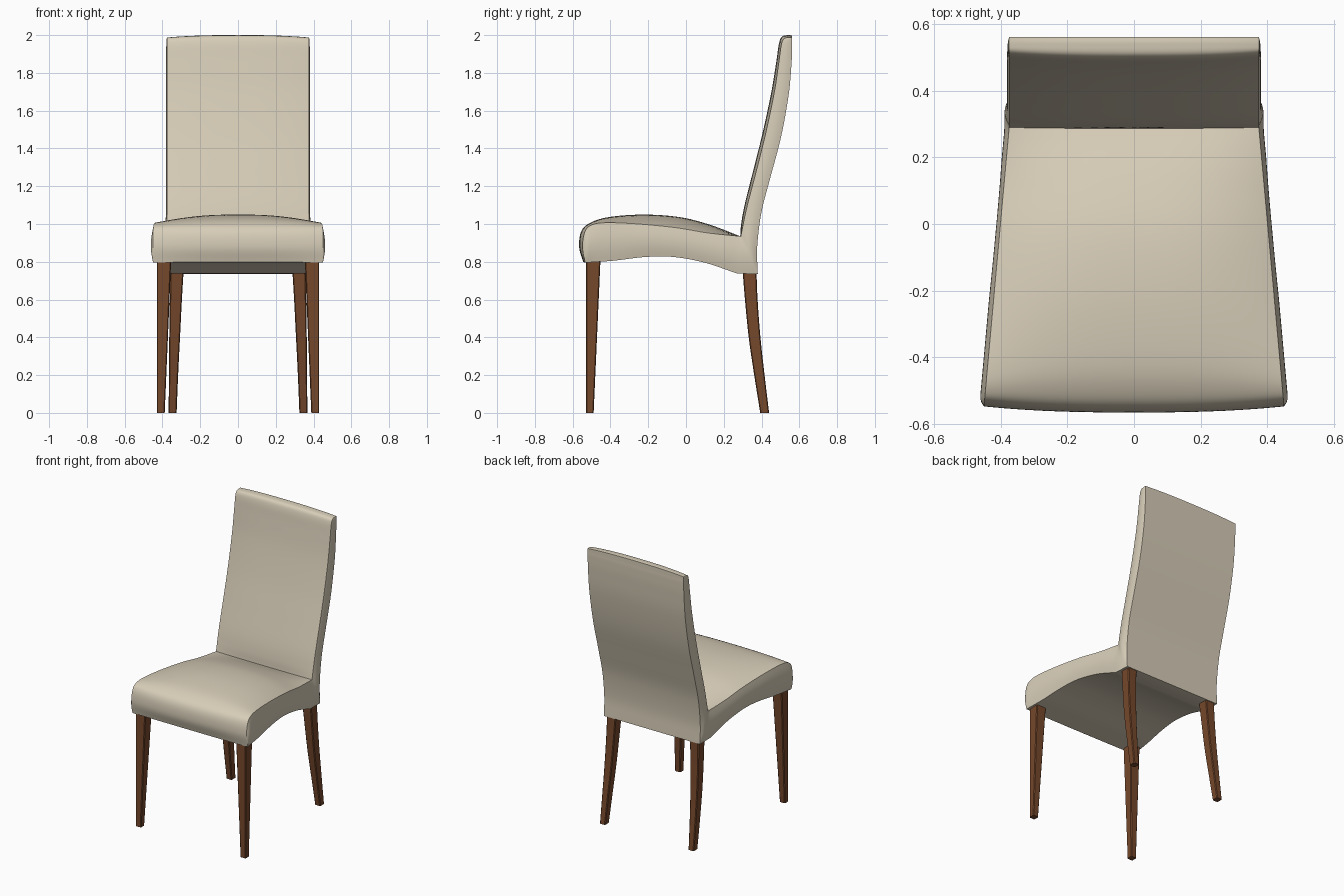
import bpy, bmesh, math
from mathutils import Vector

if "Cube" in bpy.data.objects:
    bpy.data.objects.remove(bpy.data.objects["Cube"])


def material(name, rgb):
    m = bpy.data.materials.new(name)
    m.diffuse_color = (*rgb, 1)
    m.use_nodes = True
    m.node_tree.nodes["Principled BSDF"].inputs["Base Color"].default_value = m.diffuse_color
    return m


cream = material("cream upholstery", (0.68, 0.61, 0.48))
wood = material("brown wood", (0.18, 0.065, 0.025))


def spline(pts, steps):
    """Catmull-Rom curve through tuples of numbers."""
    p = [Vector(q) for q in pts]
    p = [2 * p[0] - p[1]] + p + [2 * p[-1] - p[-2]]
    out = []
    for i in range(1, len(p) - 2):
        a, b, c, d = p[i - 1:i + 3]
        for k in range(steps):
            t = k / steps
            out.append(0.5 * (2 * b + (c - a) * t + (2 * a - 5 * b + 4 * c - d) * t * t
                              + (3 * b - a - 3 * c + d) * t ** 3))
    return out + [p[-2]]


def loft(name, rings, mat, angle):
    """Skin closed rings, weld collapsed points and cap the ends."""
    bm = bmesh.new()
    vs = [[bm.verts.new(co) for co in r] for r in rings]
    n = len(vs[0])
    for r0, r1 in zip(vs, vs[1:]):
        for j in range(n):
            k = (j + 1) % n
            bm.faces.new((r0[j], r0[k], r1[k], r1[j]))
    bmesh.ops.remove_doubles(bm, verts=bm.verts, dist=0.0004)
    bmesh.ops.holes_fill(bm, edges=[e for e in bm.edges if e.is_boundary], sides=0)
    bmesh.ops.recalc_face_normals(bm, faces=bm.faces)
    me = bpy.data.meshes.new(name)
    bm.to_mesh(me)
    bm.free()
    me.materials.append(mat)
    ob = bpy.data.objects.new(name, me)
    bpy.context.collection.objects.link(ob)
    bpy.ops.object.select_all(action='DESELECT')
    ob.select_set(True)
    bpy.context.view_layer.objects.active = ob
    bpy.ops.object.shade_smooth_by_angle(angle=math.radians(angle))
    return ob


# Stations: side seam (y, z), padded centre (y, z), underside or rear edge (y, z)
seat = [
    (-.535, .795, -.545, .800, -.535, .795),
    (-.548, .880, -.566, .880, -.525, .796),
    (-.535, .960, -.553, .965, -.510, .797),
    (-.500, .995, -.500, 1.01, -.480, .799),
    (-.420, 1.007, -.400, 1.038, -.380, .806),
    (-.250, 1.000, -.220, 1.050, -.220, .825),
    (-.050, .980, -.030, 1.036, -.070, .826),
    (.120, .952, .130, .995, .100, .795),
    (.290, .935, .287, .935, .270, .738),
]
back = [
    (.290, .935, .287, .935, .380, .735),
    (.303, 1.00, .292, 1.00, .377, .880),
    (.325, 1.10, .310, 1.10, .399, 1.06),
    (.372, 1.28, .355, 1.28, .445, 1.24),
    (.422, 1.48, .405, 1.48, .503, 1.46),
    (.468, 1.70, .452, 1.70, .543, 1.68),
    (.492, 1.86, .478, 1.86, .558, 1.84),
    (.505, 1.95, .492, 1.955, .562, 1.93),
    (.518, 1.980, .508, 1.992, .562, 1.965),
    (.540, 1.987, .540, 2.0, .562, 1.98),
    (.562, 1.987, .562, 1.998, .562, 1.987),
]


def half_width(y):
    return .375 + .075 * min(1, max(0, (.29 - y) / .83))


def ring(s):
    uy, uz, cy, cz, ly, lz = s
    wu, wl = half_width(uy), half_width(ly)
    depth = math.hypot(uy - ly, uz - lz)
    bulge = min(.014, depth * .08)
    side = []
    for k in range(8):                       # bulging side panel
        t = k / 8
        side.append((wl + (wu - wl) * t + bulge * math.sin(math.pi * t),
                     ly + (uy - ly) * t, lz + (uz - lz) * t))
    top = []
    for k in range(25):                      # crowned padded face
        t = math.cos(math.pi * k / 24)
        f = 1 - abs(t) ** 2.6
        top.append((wu * t, uy + (cy - uy) * f, uz + (cz - uz) * f))
    return side + top + [(-x, y, z) for x, y, z in reversed(side)]


# Seat and back share one upholstered body
loft("upholstered_seat_and_back",
     [ring(s) for s in spline(seat, 6) + spline(back, 6)], cream, 35)


def leg(name, stations, sgn, steps):
    """Tapered square leg; station = z, x min, x max, y min, y max."""
    c = .005
    rings = []
    for z, x0, x1, y0, y1 in spline(stations, steps):
        r = [(x0 + c, y0), (x1 - c, y0), (x1, y0 + c), (x1, y1 - c),
             (x1 - c, y1), (x0 + c, y1), (x0, y1 - c), (x0, y0 + c)]
        rings.append([(sgn * x, y, z) for x, y in r])
    loft(name, rings, wood, 30)


for sgn, label in ((1, "right"), (-1, "left")):
    # Straight front legs
    leg("front_leg_" + label, [(0, .388, .430, -.530, -.489),
                               (.805, .354, .430, -.530, -.453)], sgn, 1)
    # Curved rear legs
    leg("rear_leg_" + label, [(0, .325, .367, .393, .440),
                              (.20, .317, .366, .361, .416),
                              (.40, .307, .364, .332, .394),
                              (.60, .297, .361, .312, .379),
                              (.75, .288, .358, .300, .373)], sgn, 4)
